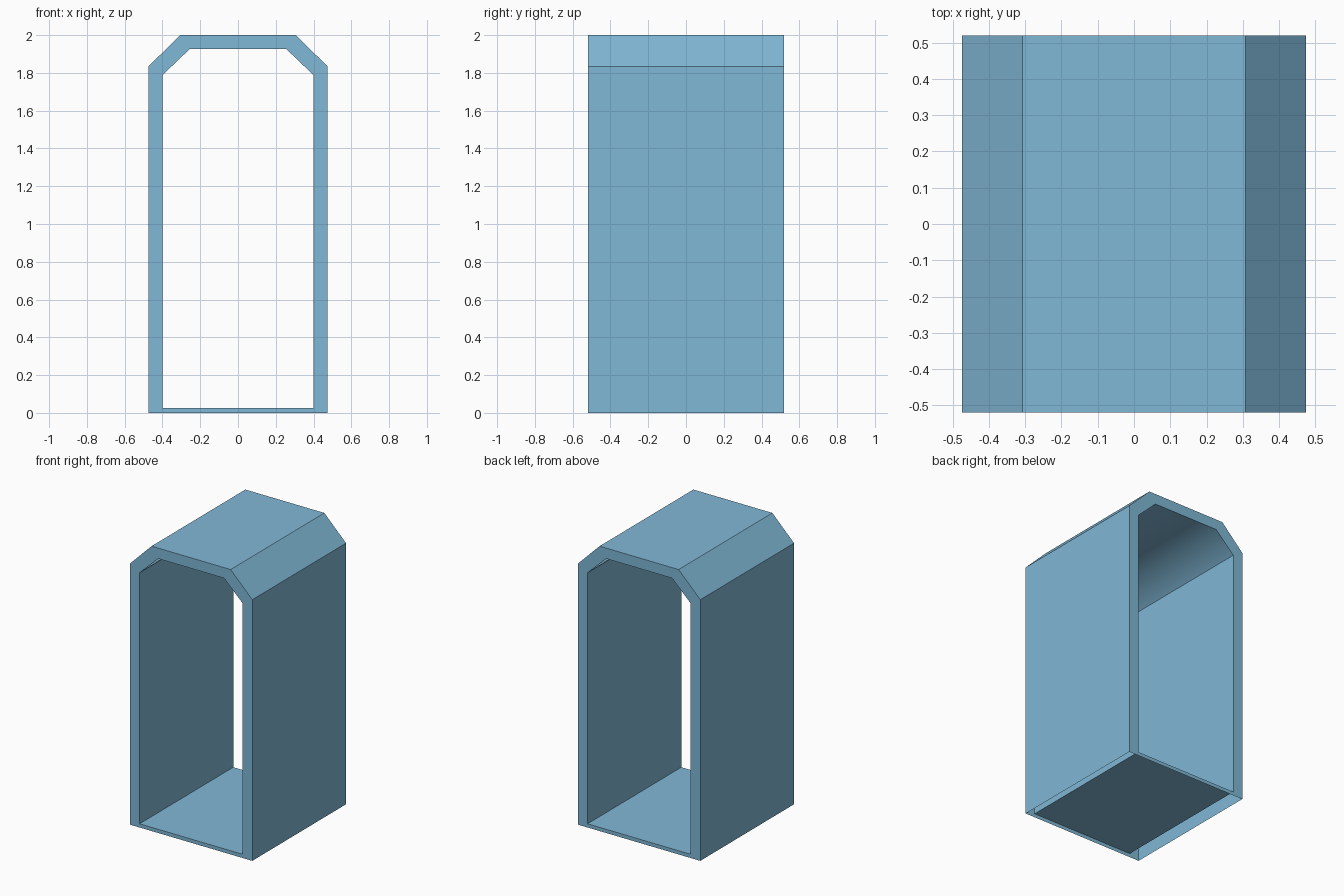
import bpy, bmesh

if "Cube" in bpy.data.objects:
    bpy.data.objects.remove(bpy.data.objects["Cube"])

HALF_DEPTH = 0.52


def mirrored(right_half):
    """Full profile, left to right, from its right half (bottom to top)."""
    return [(-x, z) for x, z in right_half] + [(x, z) for x, z in reversed(right_half)]


outer = mirrored([(0.475, 0.0), (0.475, 1.833), (0.307, 2.0)])
inner = mirrored([(0.40, 0.026), (0.40, 1.788), (0.256, 1.926)])
n = len(outer)

bm = bmesh.new()


def ring(profile, y):
    return [bm.verts.new((x, y, z)) for x, z in profile]


out_f, out_b = ring(outer, -HALF_DEPTH), ring(outer, HALF_DEPTH)
in_f, in_b = ring(inner, -HALF_DEPTH), ring(inner, HALF_DEPTH)
roof_faces = []

for i in range(n):
    j = (i + 1) % n
    # front and back rims
    bm.faces.new((out_f[i], out_f[j], in_f[j], in_f[i]))
    bm.faces.new((out_b[j], out_b[i], in_b[i], in_b[j]))
    # inner lining with floor
    lining = bm.faces.new((in_f[i], in_f[j], in_b[j], in_b[i]))
    if i in (1, 2, 3):
        roof_faces.append(lining)
    # outer shell, left open underneath
    if j:
        bm.faces.new((out_f[j], out_f[i], out_b[i], out_b[j]))

# only the inner ceiling blends softly into its slopes
for f in bm.faces:
    f.smooth = f in roof_faces
for e in bm.edges:
    e.smooth = all(f in roof_faces for f in e.link_faces)

bm.normal_update()
mesh = bpy.data.meshes.new("archway_shell")
bm.to_mesh(mesh)
bm.free()

mat = bpy.data.materials.new("soft blue")
mat.diffuse_color = (0.216, 0.479, 0.672, 1.0)
mat.use_nodes = True
mat.node_tree.nodes["Principled BSDF"].inputs["Base Color"].default_value = mat.diffuse_color
mesh.materials.append(mat)

obj = bpy.data.objects.new("archway_shell", mesh)
bpy.context.collection.objects.link(obj)
